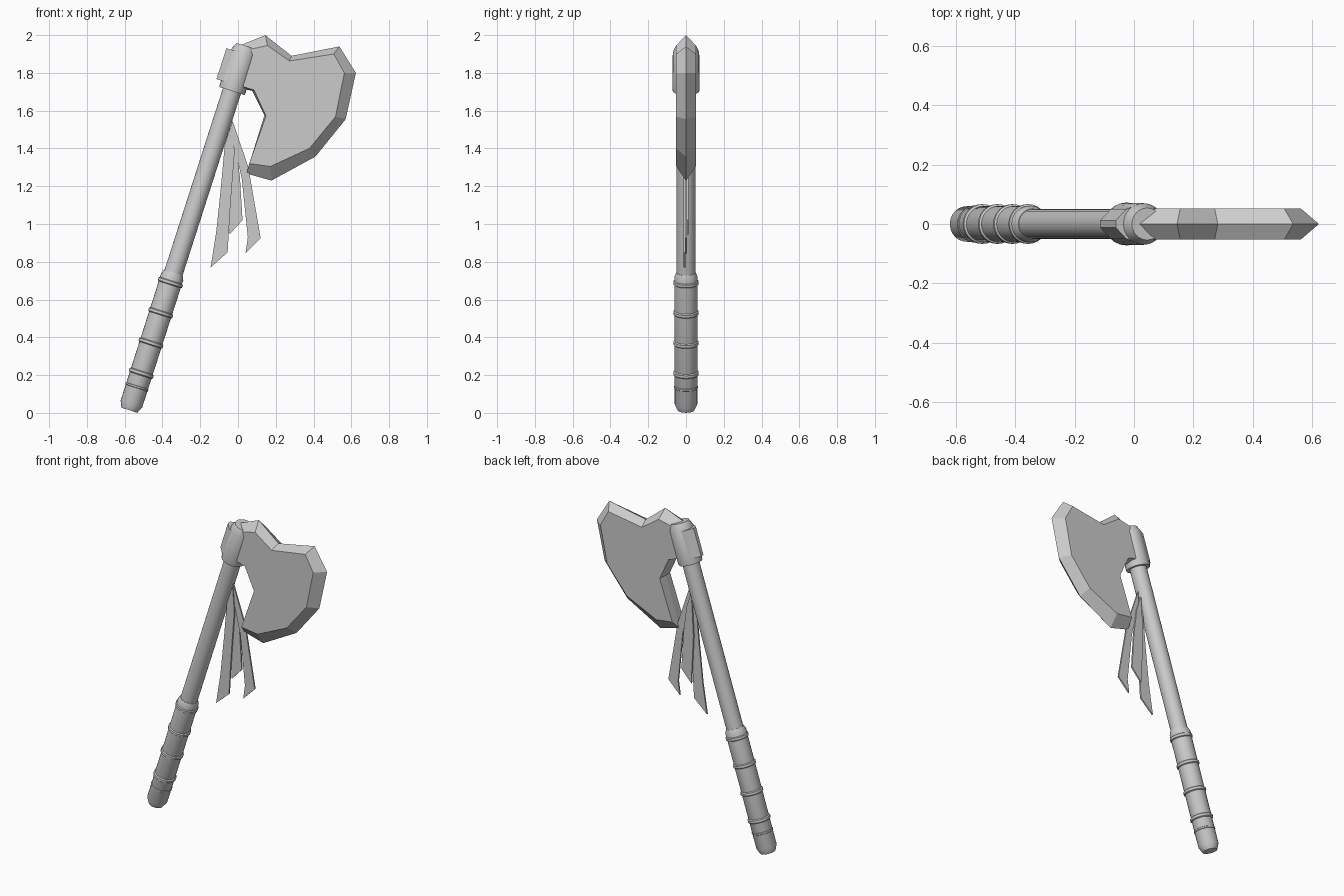
import bpy, bmesh, math
from mathutils import Matrix

cube = bpy.data.objects.get("Cube")
if cube:
    bpy.data.objects.remove(cube, do_unlink=True)

grey = bpy.data.materials.new("plain_grey")
grey.use_nodes = True
colour = (0.6, 0.6, 0.6, 1)
grey.diffuse_color = colour
grey.node_tree.nodes["Principled BSDF"].inputs["Base Color"].default_value = colour

# Leaning frame shared by everything mounted on the shaft
LEAN = Matrix.Translation((-0.575, 0, 0.014)) @ Matrix.Rotation(math.radians(17.8), 4, 'Y')


def make(name, verts, faces, matrix=None, smooth=False):
    mesh = bpy.data.meshes.new(name)
    mesh.from_pydata(verts, [], faces)
    bm = bmesh.new()
    bm.from_mesh(mesh)
    bmesh.ops.recalc_face_normals(bm, faces=bm.faces)
    if matrix:
        bm.transform(matrix)
    bm.to_mesh(mesh)
    bm.free()
    mesh.materials.append(grey)
    obj = bpy.data.objects.new(name, mesh)
    bpy.context.collection.objects.link(obj)
    if smooth:
        bpy.ops.object.select_all(action='DESELECT')
        obj.select_set(True)
        bpy.context.view_layer.objects.active = obj
        bpy.ops.object.shade_smooth_by_angle(angle=math.radians(30))
    return obj


def loft(name, rings, matrix=None, smooth=False):
    """Join matching rings of points and cap both ends."""
    n = len(rings[0])
    verts = [p for ring in rings for p in ring]
    faces = [list(range(n)), list(range(len(verts) - n, len(verts)))]
    for r in range(len(rings) - 1):
        for i in range(n):
            j = (i + 1) % n
            faces.append([r * n + i, r * n + j, (r + 1) * n + j, (r + 1) * n + i])
    return make(name, verts, faces, matrix, smooth)


def lathe(name, profile, sides=24):
    """Turn (radius, height) pairs about the leaning axis."""
    turns = [2 * math.pi * i / sides for i in range(sides)]
    rings = [[(r * math.cos(a), r * math.sin(a), h) for a in turns] for r, h in profile]
    return loft(name, rings, LEAN, True)


# Shaft, grip and socket
lathe("shaft", [(0.05, 0.7), (0.05, 1.95)])
lathe("grip", [(0.044, 0), (0.06, 0.035), (0.061, 0.7), (0.062, 0.74), (0.052, 0.765)])
lathe("socket", [(0.07, 1.775), (0.072, 1.79), (0.07, 1.99), (0.054, 2.025)])

# Raised rings around the grip
for i, h in enumerate((0.206, 0.374, 0.542, 0.71)):
    lathe(f"grip_ring_{i + 1}", [(0.058, h - 0.014), (0.067, h - 0.007),
                                 (0.067, h + 0.007), (0.058, h + 0.014)])
lathe("end_ring", [(0.058, 0.122), (0.063, 0.126), (0.063, 0.134), (0.058, 0.138)])

# Wedge-shaped poll behind the socket
section = [(-0.02, 0.064), (-0.06, 0.05), (-0.097, 0.012),
           (-0.097, -0.012), (-0.06, -0.05), (-0.02, -0.064)]
loft("poll", [[(x, y, h) for x, y in section] for h in (1.81, 1.982)], LEAN)

# Blade: ridge outline in the middle, smaller flat outline on each side
ridge = [(0.02, 1.95), (0.145, 2.0), (0.283, 1.89), (0.537, 1.94), (0.624, 1.80),
         (0.57, 1.555), (0.41, 1.357), (0.177, 1.23), (0.045, 1.267),
         (0.14, 1.575), (0.075, 1.705), (0.0, 1.72)]
flat = [(0.02, 1.915), (0.156, 1.945), (0.272, 1.863), (0.507, 1.90), (0.563, 1.80),
        (0.516, 1.568), (0.378, 1.40), (0.172, 1.305), (0.06, 1.32),
        (0.148, 1.572), (0.085, 1.71), (0.0, 1.735)]
loft("blade", [[(x, -0.052, z) for x, z in flat],
               [(x, 0, z) for x, z in ridge],
               [(x, 0.052, z) for x, z in flat]])

# Thin cloth strips hanging from the shaft
strips = {
    "left_strip": (0, [(-0.03, 1.55), (0.055, 1.30), (0.12, 0.925),
                       (0.04, 0.845), (0.052, 0.93), (0.02, 1.24), (-0.03, 1.46)]),
    "middle_strip": (0.007, [(-0.045, 1.52), (-0.012, 1.42), (0.01, 1.25), (0.024, 1.02),
                             (-0.045, 0.945), (-0.06, 1.25)]),
    "right_strip": (-0.007, [(-0.03, 1.54), (-0.018, 1.38), (-0.04, 1.10), (-0.055, 0.85),
                             (-0.145, 0.77), (-0.115, 0.96), (-0.09, 1.20), (-0.07, 1.42)]),
}
for name, (y, outline) in strips.items():
    loft(name, [[(x, y + d, z) for x, z in outline] for d in (-0.005, 0.005)])
